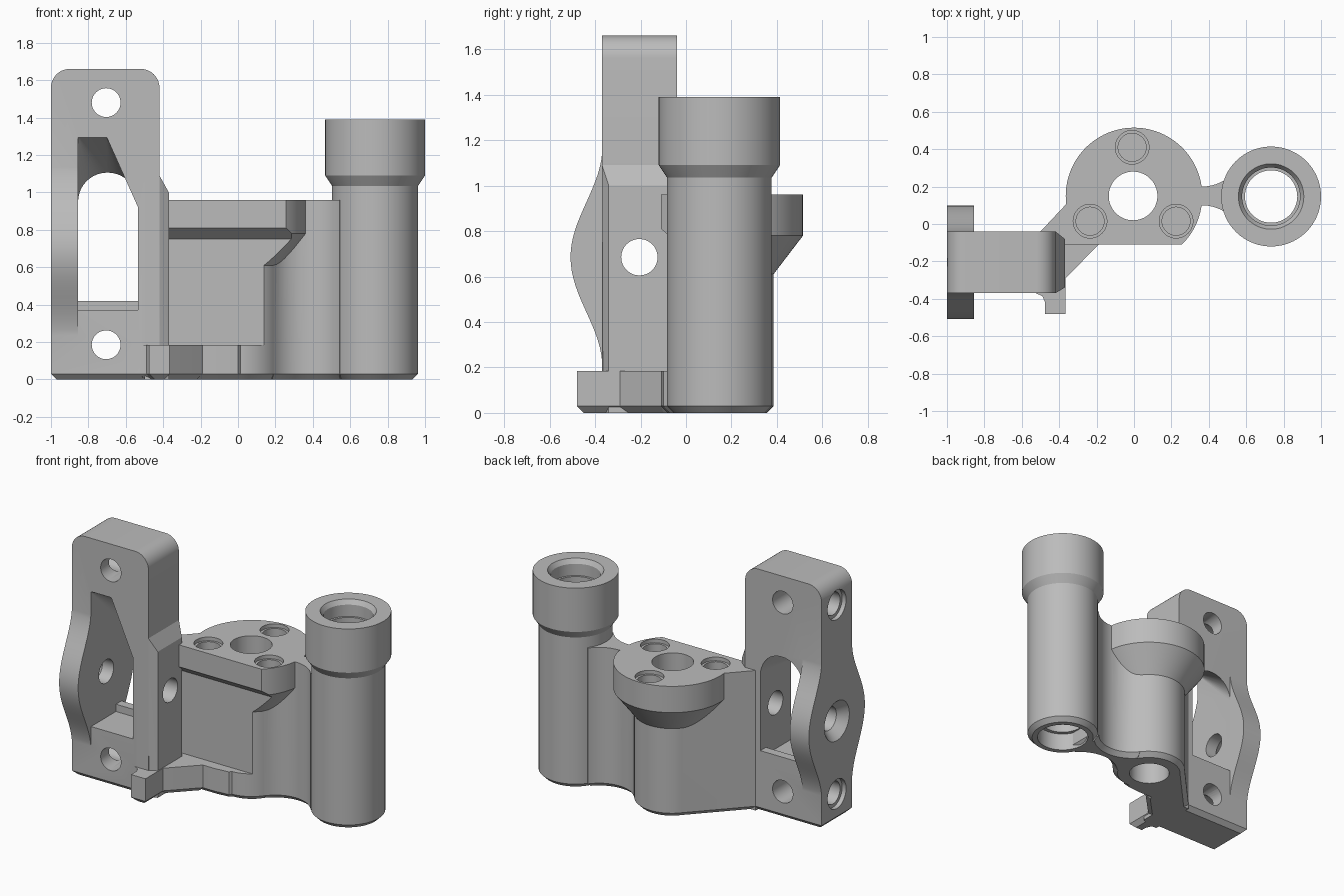
import bpy, bmesh, math
from mathutils import Vector, Matrix

cube = bpy.data.objects.get("Cube")
if cube:
    bpy.data.objects.remove(cube, do_unlink=True)

grey = bpy.data.materials.new("plain grey")
grey.use_nodes = True
COLOR = (0.5, 0.5, 0.5, 1)
grey.diffuse_color = COLOR
grey.node_tree.nodes["Principled BSDF"].inputs["Base Color"].default_value = COLOR


def finish(name, bm):
    bmesh.ops.recalc_face_normals(bm, faces=bm.faces[:])
    me = bpy.data.meshes.new(name)
    bm.to_mesh(me)
    bm.free()
    me.materials.append(grey)
    ob = bpy.data.objects.new(name, me)
    bpy.context.collection.objects.link(ob)
    return ob


def prism(name, outline, lo, hi, axis="z", chamfer=0):
    """Extrude a 2D outline along an axis, with optional chamfer round z = 0."""
    place = {"x": lambda a, b, d: (d, a, b),
             "y": lambda a, b, d: (a, d, b),
             "z": lambda a, b, d: (a, b, d)}[axis]
    bm = bmesh.new()
    rings = [[bm.verts.new(place(a, b, d)) for a, b in outline] for d in (lo, hi)]
    n = len(outline)
    bm.faces.new(rings[0])
    bm.faces.new(rings[1])
    for i in range(n):
        j = (i + 1) % n
        bm.faces.new((rings[0][i], rings[0][j], rings[1][j], rings[1][i]))
    bmesh.ops.recalc_face_normals(bm, faces=bm.faces[:])
    if chamfer:
        low = [e for e in bm.edges if all(abs(v.co.z) < 1e-5 for v in e.verts)]
        bmesh.ops.bevel(bm, geom=low, offset=chamfer, segments=1, affect="EDGES")
    return finish(name, bm)


def box(name, x0, x1, y0, y1, z0, z1):
    return prism(name, [(x0, y0), (x1, y0), (x1, y1), (x0, y1)], z0, z1)


def hull(name, points):
    bm = bmesh.new()
    for p in points:
        bm.verts.new(p)
    res = bmesh.ops.convex_hull(bm, input=bm.verts[:])
    bmesh.ops.delete(bm, geom=[g for g in res["geom_interior"]
                               if isinstance(g, bmesh.types.BMVert)], context="VERTS")
    bmesh.ops.dissolve_limit(bm, angle_limit=0.01, verts=bm.verts[:], edges=bm.edges[:])
    return finish(name, bm)


def lathe(name, profile, center, direction=(0, 0, 1), n=64):
    """Turn (radius, distance) pairs round a direction starting at center."""
    m = Matrix.Translation(center) @ Vector((0, 0, 1)).rotation_difference(
        Vector(direction)).to_matrix().to_4x4()
    bm = bmesh.new()
    rings = [[bm.verts.new(m @ Vector((r * math.cos(2 * math.pi * i / n),
                                       r * math.sin(2 * math.pi * i / n), h)))
              for i in range(n)] for r, h in profile]
    bm.faces.new(rings[0])
    bm.faces.new(rings[-1])
    for a, b in zip(rings, rings[1:]):
        for i in range(n):
            j = (i + 1) % n
            bm.faces.new((a[i], a[j], b[j], b[i]))
    return finish(name, bm)


def combine(target, parts, operation):
    """Join or cut helper solids, then remove them."""
    for part in parts:
        mod = target.modifiers.new("bool", "BOOLEAN")
        mod.operation, mod.solver, mod.object = operation, "EXACT", part
        dg = bpy.context.evaluated_depsgraph_get()
        me = bpy.data.meshes.new_from_object(target.evaluated_get(dg))
        target.modifiers.clear()
        target.data = me
        bpy.data.objects.remove(part, do_unlink=True)


def arc(cx, cy, r, a0, a1, n):
    return [(cx + r * math.cos(math.radians(a0 + (a1 - a0) * i / n)),
             cy + r * math.sin(math.radians(a0 + (a1 - a0) * i / n))) for i in range(n + 1)]


YF, YB, YM = -0.37, -0.04, -0.205     # post front, back, middle
BX, BY = 0.0, 0.15                    # boss centre
PX, PY = 0.733, 0.147                 # barrel centre

# Mounting post with rounded top corners
post = prism("mounting_post", [(-1, 0), (-0.42, 0)] + arc(-0.52, 1.56, 0.1, 0, 90, 10)
             + arc(-0.9, 1.56, 0.1, 90, 180, 10), YF, YB, "y", 0.03)

# Swelling side cheek
zs = [0.2 + 0.97 * i / 32 for i in range(33)]
swell = [0.163 + 0.07 * (1 + math.cos(math.pi * (z - 0.685) / 0.485)) for z in zs]
cheek = prism("cheek", [(YM - w, z) for w, z in zip(swell, zs)]
              + [(YM + w, z) for w, z in reversed(list(zip(swell, zs)))], -1, -0.856, "x")

# Thicker lower side wall, tapering into the post
rim = [(-0.5, YF), (-0.43, YF), (-0.37, -0.34), (-0.37, -0.08), (-0.42, YB), (-0.5, YB)]
side_wall = hull("side_wall", [(x, y, z) for x, y in rim for z in (0, 1.0)]
                 + [(x, y, 1.09) for x in (-0.5, -0.42) for y in (YF, YB)])

# Foot tab at the front
tab = prism("tab", [(-0.54, -0.3), (-0.525, -0.37), (-0.49, -0.385), (-0.475, -0.42),
                    (-0.475, -0.48), (-0.365, -0.48), (-0.365, -0.28), (-0.42, -0.25)],
            0, 0.185, chamfer=0.03)
combine(post, [cheek, side_wall, tab], "UNION")

# Window: sloped pocket at the front narrowing to an arch at the back
front = [(-0.855, 0.37), (-0.855, 1.3), (-0.705, 1.3), (-0.535, 0.92), (-0.535, 0.37)]
back = [(-0.855, 0.37), (-0.535, 0.37)] + arc(-0.695, 0.94, 0.16, 0, 180, 20)
window = hull("window", [(x, YF - 0.01, z) for x, z in front]
              + [(x, YB + 0.01, z) for x, z in back])
combine(post, [window], "DIFFERENCE")
combine(post, [box("ledge", -0.87, -0.52, -0.1, YB, 0.34, 0.42)], "UNION")

# Screw holes through the front, stepped holes in the side, countersunk pivot hole
holes = [lathe("pivot_hole", [(0.145, -0.01), (0.135, 0), (0.08, 0.06), (0.08, 0.8)],
               (-1, YM, 0.685), (1, 0, 0), 48)]
for z in (0.185, 1.48):
    holes.append(lathe("screw_hole", [(0.077, 0), (0.077, 0.6)], (-0.705, -0.5, z), (0, 1, 0), 40))
    holes.append(lathe("side_hole", [(0.1, -0.01), (0.1, 0.03), (0.077, 0.03), (0.077, 0.3)],
                       (-1, YM, z), (1, 0, 0), 40))
combine(post, holes, "DIFFERENCE")

# Central boss: column, flared flange, connecting wall, foot and web
boss = lathe("center_boss", [(0.205, 0), (0.235, 0.03), (0.235, 0.61), (0.365, 0.78),
                             (0.365, 0.96)], (BX, BY, 0), n=96)
wall = prism("wall", [(-0.5, -0.04), (-0.168, 0.313), (0, 0.15), (0.05, -0.04),
                      (0, -0.1), (-0.1, -0.11), (-0.42, -0.11)], 0, 0.96, chamfer=0.03)
foot = prism("foot", [(-0.42, -0.34), (-0.365, -0.29), (-0.19, -0.11), (-0.2, 0),
                      (-0.42, 0)], 0, 0.185, chamfer=0.03)
web = prism("web", [(0.1, BY - 0.1)] + arc(0.3665, BY - 0.268, 0.2176, 143.7, 36.3, 16)
            + [(0.585, BY - 0.1), (0.585, BY + 0.1)]
            + arc(0.3665, BY + 0.268, 0.2176, -36.3, -143.7, 16) + [(0.1, BY + 0.1)],
            0, 0.96, chamfer=0.03)
combine(boss, [wall, foot, web], "UNION")

# Recessed front below the flange lip
recess = prism("recess", [(-0.11, 1.2), (-0.11, 0.81), (-0.04, 0.75), (-0.04, 0.185),
                          (-0.6, 0.185), (-0.6, 1.2)], -0.7, 0.45, "x")
cuts = [recess, lathe("center_hole", [(0.13, -0.1), (0.13, 1.1)], (BX - 0.005, BY, 0))]
for x, y in ((-0.01, 0.41), (-0.235, 0.015), (0.225, 0.015)):
    cuts.append(lathe("bolt_hole", [(0.075, 0.83), (0.075, 0.935), (0.09, 0.935), (0.09, 1.0)],
                      (x, y, 0), n=40))
combine(boss, cuts, "DIFFERENCE")

# Pivot barrel with enlarged head and stepped bore
barrel = lathe("pivot_barrel", [(0.2, 0), (0.23, 0.03), (0.23, 1.035), (0.267, 1.09),
                                (0.267, 1.39)], (PX, PY, 0), n=96)
bore = lathe("bore", [(0.165, -0.1), (0.165, 0.12), (0.14, 0.12), (0.14, 1.28), (0.155, 1.28),
                      (0.155, 1.36), (0.175, 1.39), (0.175, 1.5)], (PX, PY, 0))
combine(barrel, [bore], "DIFFERENCE")

# Smooth round surfaces, keep crisp edges
for ob in (post, boss, barrel):
    bpy.ops.object.select_all(action="DESELECT")
    ob.select_set(True)
    bpy.context.view_layer.objects.active = ob
    bpy.ops.object.shade_smooth_by_angle(angle=math.radians(25))
